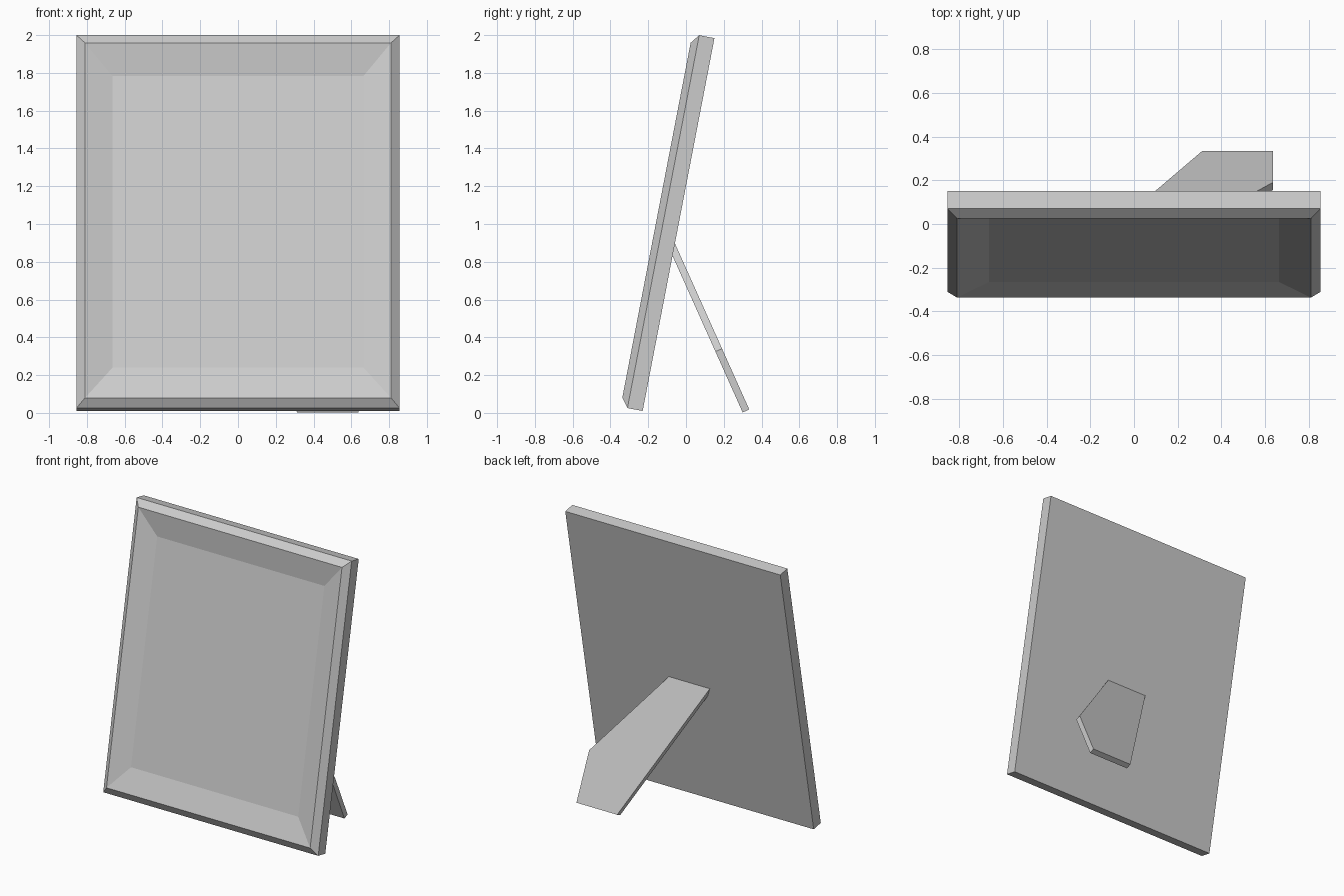
import bpy, bmesh, math
from mathutils import Matrix, Vector

if "Cube" in bpy.data.objects:
    bpy.data.objects.remove(bpy.data.objects["Cube"])


def make_object(name, rings):
    """Loft closed rings of equal length and cap both ends."""
    bm = bmesh.new()
    loops = [[bm.verts.new(p) for p in ring] for ring in rings]
    for a, b in zip(loops, loops[1:]):
        for i in range(len(a)):
            j = (i + 1) % len(a)
            bm.faces.new((a[i], a[j], b[j], b[i]))
    bm.faces.new(loops[0])
    bm.faces.new(loops[-1])
    bmesh.ops.recalc_face_normals(bm, faces=bm.faces)
    mesh = bpy.data.meshes.new(name)
    bm.to_mesh(mesh)
    bm.free()
    obj = bpy.data.objects.new(name, mesh)
    bpy.context.collection.objects.link(obj)
    return obj


# Picture frame: back, outer front edge, raised ridge, recessed panel
# each ring is (half width, half height, depth)
profile = [(0.855, 1.005, 0.082), (0.855, 1.005, 0.0),
           (0.81, 0.957, -0.037), (0.665, 0.787, 0.003)]
signs = [(-1, -1), (1, -1), (1, 1), (-1, 1)]
frame = make_object("picture_frame",
                    [[(sx * w, d, sz * h) for sx, sz in signs] for w, h, d in profile])
lean = Matrix.Translation((0, -0.12, 1.0125)) @ Matrix.Rotation(math.radians(-10.9), 4, 'X')
frame.data.transform(lean)

# Easel leg: five-sided slab leaning back, its top end sunk into the frame
foot, top = Vector((0, 0.335, 0.018)), Vector((0, -0.06, 0.9))
outline = [(0.313, 0), (0.637, 0), (0.637, 0.365), (0.175, 1), (-0.15, 1)]
rear = [foot.lerp(top, t) + Vector((x, 0, 0)) for x, t in outline]
thickness = Vector((0, -0.035, -0.0155))
make_object("easel_leg", [rear, [p + thickness for p in rear]])
